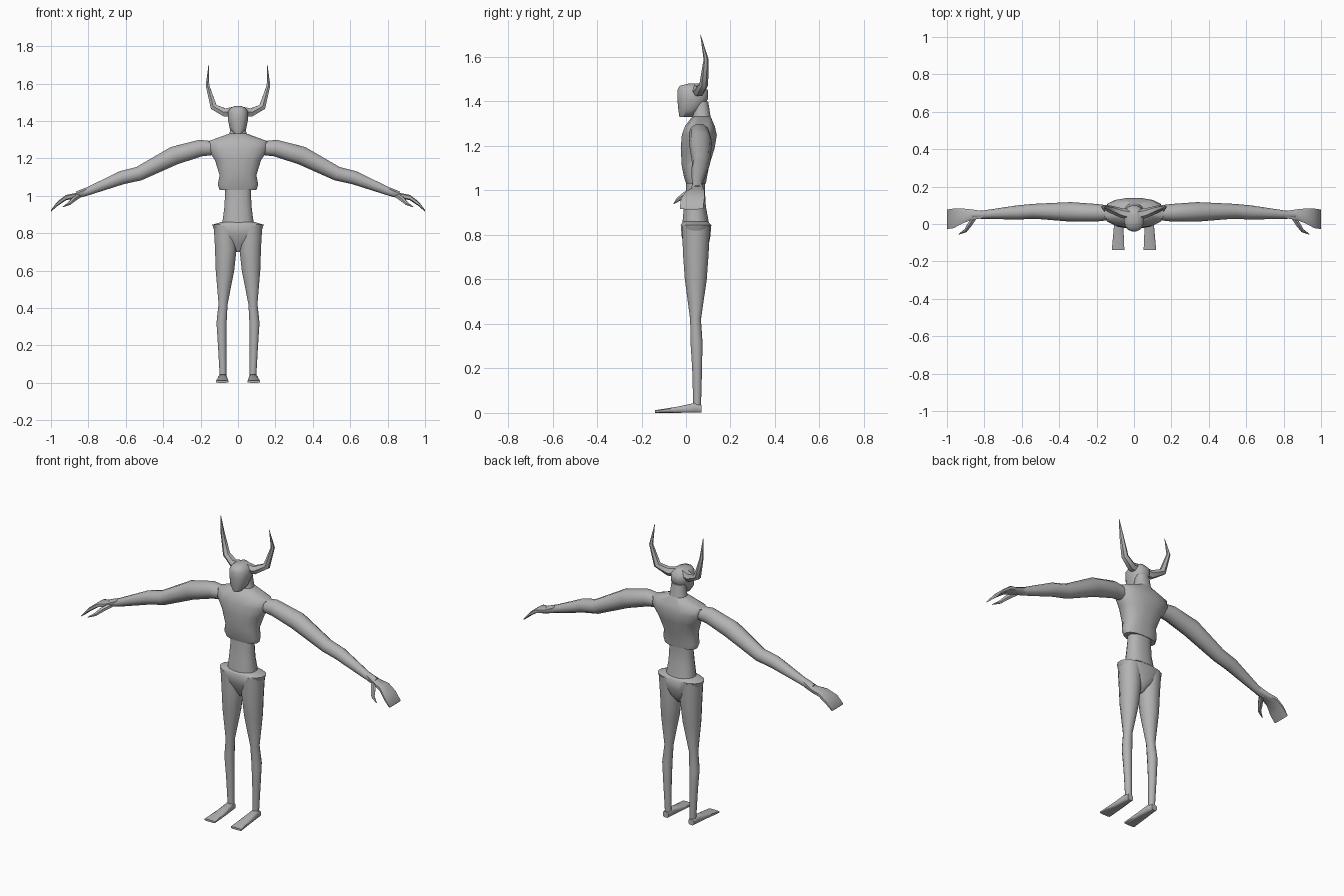
import bpy, bmesh, math
from mathutils import Vector

cube = bpy.data.objects.get("Cube")
if cube:
    bpy.data.objects.remove(cube, do_unlink=True)

shade = (.45, .45, .45, 1)
grey = bpy.data.materials.new("plain grey")
grey.use_nodes = True
grey.diffuse_color = shade
grey.node_tree.nodes["Principled BSDF"].inputs["Base Color"].default_value = shade


def oval(centre, across, along, sides, square):
    """Ring of points round a centre; a small square value gives boxy corners."""
    ring = []
    for i in range(sides):
        angle = math.tau * (i + .5) / sides
        c, s = math.cos(angle), math.sin(angle)
        c = math.copysign(abs(c) ** square, c)
        s = math.copysign(abs(s) ** square, s)
        ring.append(centre + across * c + along * s)
    return ring


def level(height, width, front, back, sides=16, square=.85):
    """Horizontal ring on the centre line; width is measured from the centre."""
    centre = Vector((0, (front + back) / 2, height))
    return oval(centre, Vector((width, 0, 0)), Vector((0, (back - front) / 2, 0)), sides, square)


def palm(reach, front, back, low, high):
    """Boxy ring across the hand, at a distance from the centre line."""
    centre = Vector((reach, (front + back) / 2, (low + high) / 2))
    return oval(centre, Vector((0, (back - front) / 2, 0)), Vector((0, 0, (high - low) / 2)), 8, .6)


def sole(depth, inner, outer, top):
    """Boxy ring across the foot, standing on the floor."""
    centre = Vector(((inner + outer) / 2, depth, top / 2))
    return oval(centre, Vector(((outer - inner) / 2, 0, 0)), Vector((0, 0, top / 2)), 8, .5)


def tube(path, sides):
    """Rings across a tapering path of (x, y, z, radius)."""
    points = [Vector(row[:3]) for row in path]
    rings = []
    for i, point in enumerate(points):
        before = points[max(i - 1, 0)]
        after = points[min(i + 1, len(points) - 1)]
        direction = (after - before).normalized()
        across = direction.cross(Vector((0, 1, 0))).normalized()
        along = direction.cross(across)
        radius = path[i][3]
        rings.append(oval(point, across * radius, along * radius, sides, 1))
    return rings


def skin(name, rings, mirror=False):
    """Bridge the rings into a closed, smooth-shaded body."""
    bm = bmesh.new()
    loops = [[bm.verts.new(point) for point in ring] for ring in rings]
    for lower, upper in zip(loops, loops[1:]):
        for i in range(len(lower)):
            bm.faces.new((lower[i - 1], lower[i], upper[i], upper[i - 1]))
    bm.faces.new(loops[0])
    bm.faces.new(loops[-1])
    bmesh.ops.recalc_face_normals(bm, faces=bm.faces)
    mesh = bpy.data.meshes.new(name)
    bm.to_mesh(mesh)
    bm.free()
    mesh.materials.append(grey)
    body = bpy.data.objects.new(name, mesh)
    bpy.context.collection.objects.link(body)
    if mirror:
        body.modifiers.new("mirror", 'MIRROR')
    bpy.ops.object.select_all(action='DESELECT')
    body.select_set(True)
    bpy.context.view_layer.objects.active = body
    bpy.ops.object.shade_smooth_by_angle(angle=math.radians(55))


# Head, flat in front and narrowing to the chin
skin("head", [
    level(height=1.33, width=.02, front=-.03, back=.03),
    level(height=1.36, width=.045, front=-.035, back=.06),
    level(height=1.41, width=.055, front=-.04, back=.1),
    level(height=1.45, width=.055, front=-.04, back=.1),
    level(height=1.47, width=.04, front=-.03, back=.08),
    level(height=1.48, width=.02, front=.01, back=.07),
])
skin("neck", [
    level(height=1.28, width=.07, front=.02, back=.12),
    level(height=1.34, width=.045, front=.03, back=.11),
    level(height=1.4, width=.04, front=.03, back=.1),
])

# Horns reach outwards, then turn up to a point
skin("horns", tube([
    (.02, .05, 1.45, .03),
    (.07, .06, 1.445, .025),
    (.13, .08, 1.475, .02),
    (.163, .09, 1.59, .011),
    (.157, .065, 1.7, .001),
], sides=6), mirror=True)

# Torso: rib cage over a narrow waist and flared hips
skin("chest", [
    level(height=1.03, width=.1, front=0, back=.09),
    level(height=1.06, width=.11, front=-.01, back=.095),
    level(height=1.11, width=.1, front=-.02, back=.105),
    level(height=1.19, width=.125, front=-.025, back=.13),
    level(height=1.25, width=.165, front=-.02, back=.14),
    level(height=1.29, width=.165, front=-.005, back=.13),
    level(height=1.335, width=.04, front=.03, back=.11),
])
skin("waist", [
    level(height=.82, width=.09, front=-.02, back=.11),
    level(height=.93, width=.075, front=-.01, back=.09),
    level(height=1.01, width=.07, front=0, back=.085),
    level(height=1.06, width=.075, front=0, back=.09),
])
skin("pelvis", [
    level(height=.7, width=.01, front=.02, back=.07),
    level(height=.74, width=.05, front=0, back=.1),
    level(height=.79, width=.12, front=-.02, back=.11),
    level(height=.845, width=.14, front=-.025, back=.115),
    level(height=.86, width=.09, front=-.015, back=.1),
])

# Arms slope down from the shoulders
skin("arms", tube([
    (.1, .06, 1.255, .035),
    (.2, .06, 1.255, .047),
    (.34, .065, 1.215, .052),
    (.53, .068, 1.118, .04),
    (.62, .062, 1.097, .038),
    (.8, .05, 1.025, .023),
    (.86, .05, 1.005, .02),
], sides=10), mirror=True)

# Legs with a calf, a knee and a full thigh
skin("legs", tube([
    (.08, .05, .03, .018),
    (.085, .05, .2, .023),
    (.088, .047, .32, .028),
    (.08, .043, .42, .025),
    (.07, .044, .6, .051),
    (.065, .044, .72, .06),
    (.068, .045, .84, .064),
], sides=12), mirror=True)

# Hands curl down at the fingers
skin("hands", [
    palm(reach=.81, front=.03, back=.07, low=1, high=1.045),
    palm(reach=.87, front=.02, back=.08, low=.985, high=1.015),
    palm(reach=.92, front=0, back=.085, low=.975, high=1.005),
    palm(reach=.965, front=-.025, back=.085, low=.945, high=.97),
    palm(reach=1, front=-.03, back=.08, low=.915, high=.925),
], mirror=True)
skin("thumbs", tube([
    (.85, .04, 1, .014),
    (.88, -.005, .98, .014),
    (.9, -.035, .96, .01),
    (.937, -.055, .94, .002),
], sides=6), mirror=True)

# Feet taper forward from the heel to flat toes
skin("feet", [
    sole(depth=.07, inner=.065, outer=.1, top=.035),
    sole(depth=.035, inner=.06, outer=.105, top=.045),
    sole(depth=-.03, inner=.055, outer=.11, top=.03),
    sole(depth=-.14, inner=.05, outer=.12, top=.012),
], mirror=True)
